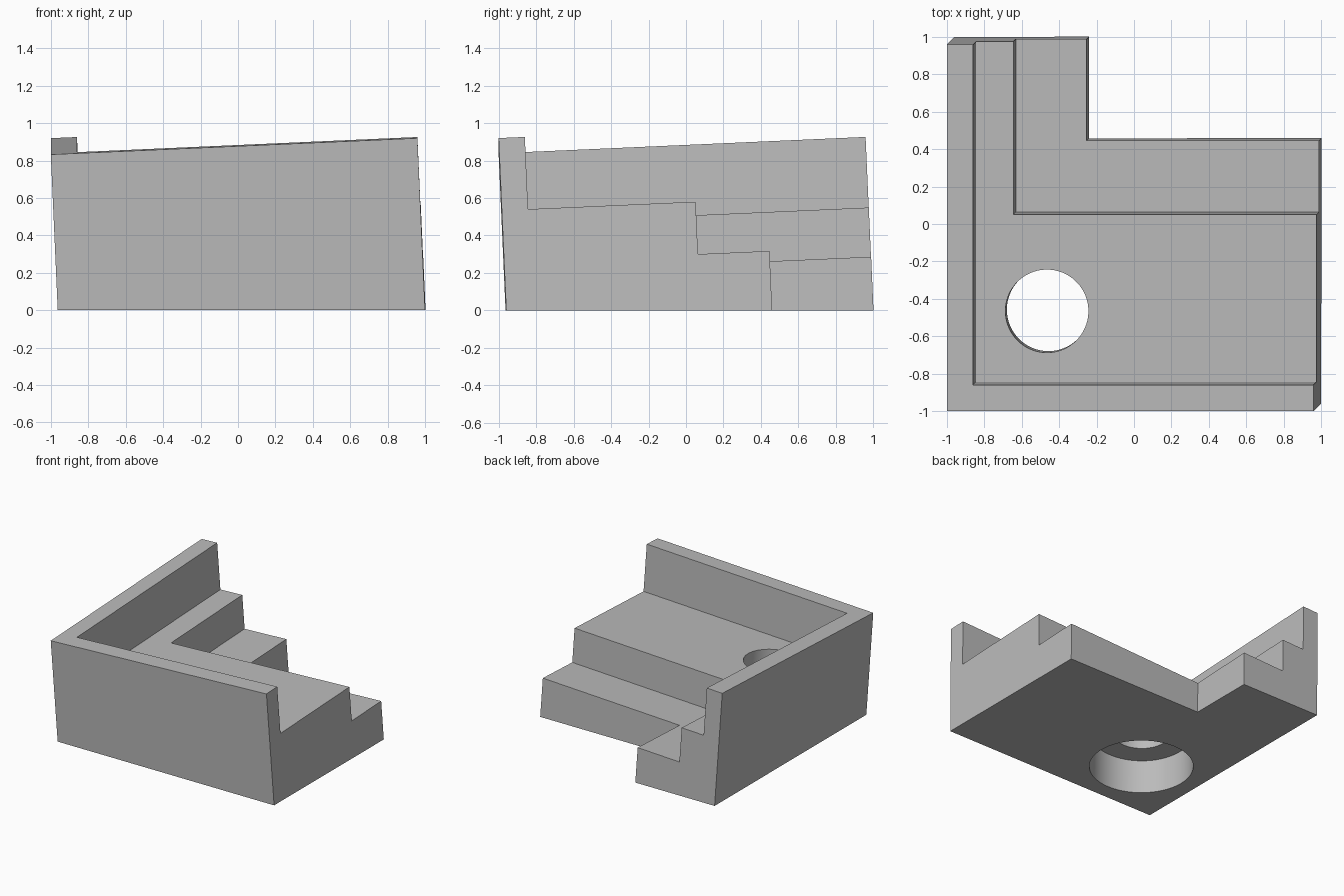
import bpy
import bmesh
from mathutils import Matrix

if "Cube" in bpy.data.objects:
    bpy.data.objects.remove(bpy.data.objects["Cube"])

# The part leans equally in x and y, and is sliced level at the bottom
LEAN = 0.0445
TILT = Matrix(((1, 0, -LEAN, 0), (0, 1, -LEAN, 0), (LEAN, LEAN, 1, 0), (0, 0, 0, 1)))
LOW, HIGH = -0.5, 1.5

grey = bpy.data.materials.new("plain grey")
grey.use_nodes = True
grey.diffuse_color = (0.5, 0.5, 0.5, 1)
grey.node_tree.nodes["Principled BSDF"].inputs["Base Color"].default_value = (0.5, 0.5, 0.5, 1)


def make_object(name, bm, matrix):
    bm.transform(matrix)
    mesh = bpy.data.meshes.new(name)
    bm.to_mesh(mesh)
    bm.free()
    mesh.materials.append(grey)
    obj = bpy.data.objects.new(name, mesh)
    bpy.context.collection.objects.link(obj)
    return obj


def box(name, low, high, matrix=TILT):
    bm = bmesh.new()
    size = [b - a for a, b in zip(low, high)]
    middle = [(a + b) / 2 for a, b in zip(low, high)]
    place = Matrix.Translation(middle) @ Matrix.Diagonal((*size, 1))
    bmesh.ops.create_cube(bm, size=1, matrix=place)
    return make_object(name, bm, matrix)


def cylinder(name, centre, radius, bottom, top):
    bm = bmesh.new()
    place = Matrix.Translation((centre, centre, (bottom + top) / 2))
    bmesh.ops.create_cone(bm, cap_ends=True, segments=96, radius1=radius,
                          radius2=radius, depth=top - bottom, matrix=place)
    return make_object(name, bm, TILT)


# Solid block
block = box("stepped_corner_block", (-0.96, -0.96, LOW), (1, 1, 0.918))

# Nested corner steps, the last one open all the way down
steps = [(-0.82, -0.82, 0.532), (-0.621, 0.075, 0.252), (-0.242, 0.457, LOW - 0.2)]
cutters = [box("step_cutter", start, (2, 2, HIGH)) for start in steps]

# Bolt hole with a wide recess underneath
cutters.append(cylinder("hole_cutter", -0.442, 0.222, LOW - 0.2, HIGH))
cutters.append(cylinder("recess_cutter", -0.442, 0.391, LOW - 0.2, 0.35))

# Level underside
cutters.append(box("underside_cutter", (-2, -2, -2), (2, 2, 0), Matrix.Identity(4)))

bpy.ops.object.select_all(action="DESELECT")
block.select_set(True)
bpy.context.view_layer.objects.active = block
for cutter in cutters:
    cutter.hide_render = True
    cut = block.modifiers.new("cut", "BOOLEAN")
    cut.operation = "DIFFERENCE"
    cut.solver = "EXACT"
    cut.object = cutter
    bpy.ops.object.modifier_apply(modifier=cut.name)
for cutter in cutters:
    bpy.data.objects.remove(cutter)

bpy.ops.object.shade_smooth_by_angle()
